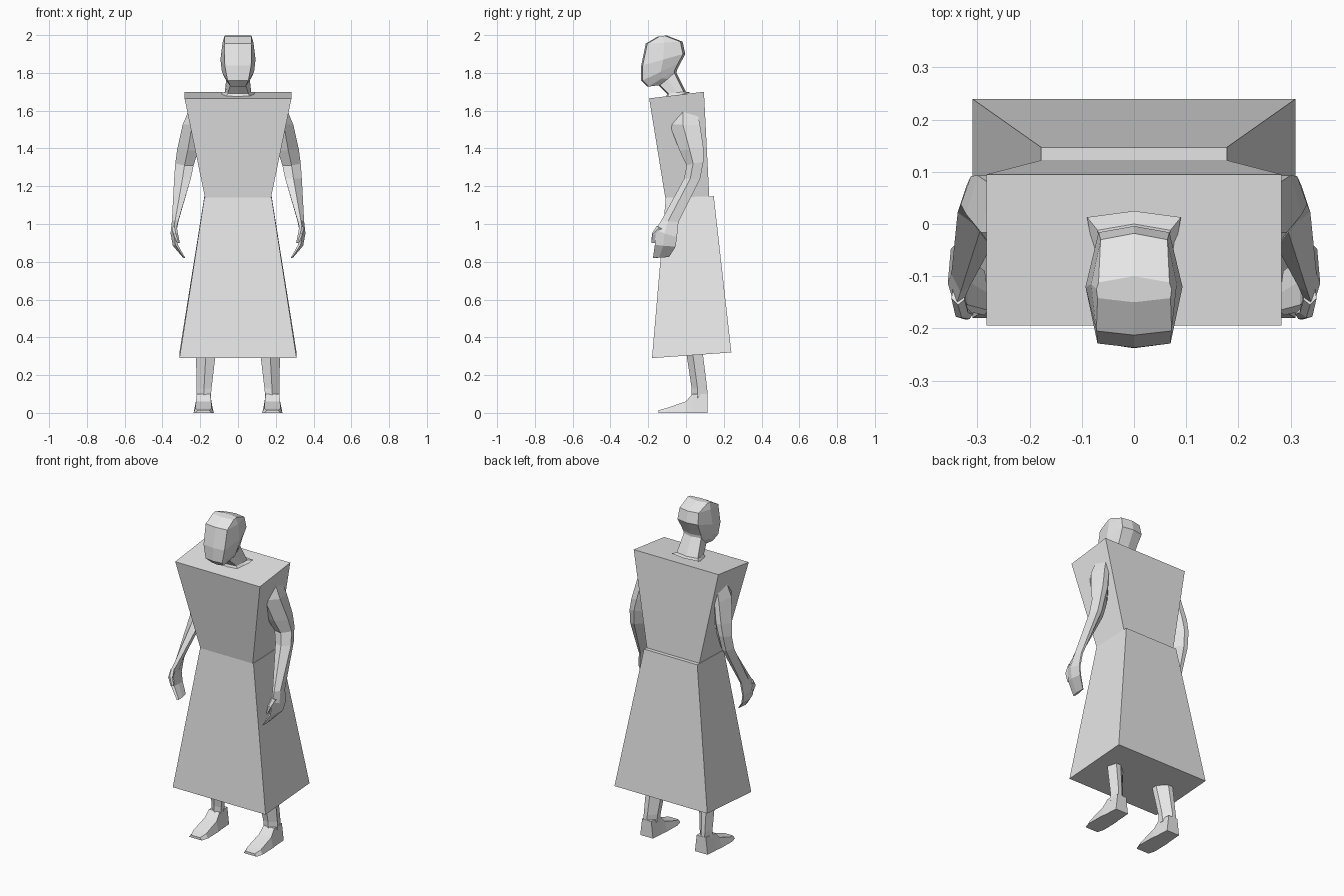
import bpy, bmesh

cube = bpy.data.objects.get("Cube")
if cube:
    bpy.data.objects.remove(cube, do_unlink=True)

grey = bpy.data.materials.new("light_grey")
grey.use_nodes = True
grey.diffuse_color = (0.8, 0.8, 0.8, 1)
grey.node_tree.nodes["Principled BSDF"].inputs["Base Color"].default_value = (0.8, 0.8, 0.8, 1)


def loft(name, rings):
    """Skin a stack of equal-sized point rings and cap both ends."""
    bm = bmesh.new()
    loops = [[bm.verts.new(p) for p in ring] for ring in rings]
    n = len(loops[0])
    for a, b in zip(loops, loops[1:]):
        for i in range(n):
            j = (i + 1) % n
            bm.faces.new((a[i], a[j], b[j], b[i]))
    bm.faces.new(loops[0][::-1])
    bm.faces.new(loops[-1])
    bmesh.ops.recalc_face_normals(bm, faces=bm.faces)
    mesh = bpy.data.meshes.new(name)
    bm.to_mesh(mesh)
    bm.free()
    mesh.materials.append(grey)
    obj = bpy.data.objects.new(name, mesh)
    bpy.context.collection.objects.link(obj)
    return obj


def box_ring(w, yf, zf, yb, zb):
    return [(-w, yf, zf), (w, yf, zf), (w, yb, zb), (-w, yb, zb)]


def head_ring(yf, zf, yb, zb, wf, wm, wb):
    """Eight-sided ring, mirrored in x, tilted from front to back."""
    half = [(wf, yf + 0.008, zf), (wm, (yf + yb) / 2, (zf + zb) / 2), (wb, yb - 0.012, zb)]
    return [(0, yf, zf)] + half + [(0, yb, zb)] + [(-x, y, z) for x, y, z in half[::-1]]


def limb_ring(x0, x1, y0, y1, zf, zb):
    """Six-sided ring with ridges at the front outer and back edges."""
    xm, ym, zm = (x0 + x1) / 2, (y0 + y1) / 2, (zf + zb) / 2
    return [(x0, y0 + 0.01, zf), (xm, y0, zf), (x1, ym - 0.01, zm),
            (x1 - 0.2 * (x1 - x0), y1, zb), (xm, y1, zb), (x0, ym, zm)]


def both_sides(name, rings):
    for side, s in (("left", 1), ("right", -1)):
        loft(f"{side}_{name}", [[(s * x, y, z) for x, y, z in r] for r in rings])


# Robe: bodice and flared skirt
loft("bodice", [box_ring(0.175, -0.11, 1.14, 0.123, 1.145),
                box_ring(0.283, -0.195, 1.665, 0.095, 1.70)])
loft("skirt", [box_ring(0.31, -0.18, 0.29, 0.24, 0.32),
               box_ring(0.178, -0.107, 1.14, 0.147, 1.147)])

# Head and neck
loft("head_and_neck", [
    head_ring(-0.11, 1.66, 0.025, 1.697, 0.07, 0.08, 0.09),
    head_ring(-0.10, 1.69, 0.00, 1.70, 0.055, 0.065, 0.07),
    head_ring(-0.145, 1.735, -0.05, 1.80, 0.04, 0.055, 0.058),
    head_ring(-0.205, 1.728, -0.048, 1.815, 0.04, 0.07, 0.06),
    head_ring(-0.238, 1.76, -0.03, 1.85, 0.055, 0.085, 0.062),
    head_ring(-0.237, 1.84, -0.004, 1.90, 0.07, 0.093, 0.068),
    head_ring(-0.213, 1.955, -0.018, 1.965, 0.072, 0.082, 0.064),
    head_ring(-0.15, 1.992, -0.10, 1.997, 0.07, 0.072, 0.068),
])

# Arms, with hands curling in towards the skirt
both_sides("arm", [
    limb_ring(0.19, 0.262, -0.07, 0.06, 1.60, 1.60),
    limb_ring(0.19, 0.293, -0.088, 0.075, 1.53, 1.52),
    limb_ring(0.21, 0.322, -0.035, 0.093, 1.39, 1.40),
    limb_ring(0.235, 0.332, 0.003, 0.092, 1.31, 1.33),
    limb_ring(0.25, 0.338, -0.01, 0.075, 1.24, 1.24),
    limb_ring(0.315, 0.35, -0.13, -0.04, 1.02, 1.01),
    limb_ring(0.328, 0.357, -0.16, -0.048, 0.97, 0.93),
    limb_ring(0.318, 0.345, -0.165, -0.055, 0.89, 0.88),
    limb_ring(0.28, 0.292, -0.175, -0.09, 0.82, 0.825),
])
both_sides("thumb", [
    limb_ring(0.325, 0.35, -0.155, -0.11, 0.99, 0.97),
    limb_ring(0.318, 0.342, -0.18, -0.155, 0.95, 0.94),
    limb_ring(0.308, 0.322, -0.182, -0.165, 0.90, 0.90),
])

# Legs
both_sides("leg", [
    limb_ring(0.145, 0.22, 0.03, 0.115, 0.08, 0.08),
    limb_ring(0.14, 0.22, 0.03, 0.112, 0.13, 0.13),
    limb_ring(0.115, 0.222, -0.002, 0.086, 0.34, 0.34),
])


# Feet: cross-sections from heel to toe
def foot_ring(x0, x1, y, top):
    return [(x0, y, 0), (x1, y, 0), (x1 - 0.012, y, top), (x0 + 0.012, y, top)]


both_sides("foot", [
    foot_ring(0.14, 0.225, 0.115, 0.10),
    foot_ring(0.135, 0.23, 0.035, 0.10),
    foot_ring(0.13, 0.235, -0.002, 0.06),
    foot_ring(0.128, 0.237, -0.105, 0.025),
    foot_ring(0.14, 0.225, -0.145, 0.014),
])
